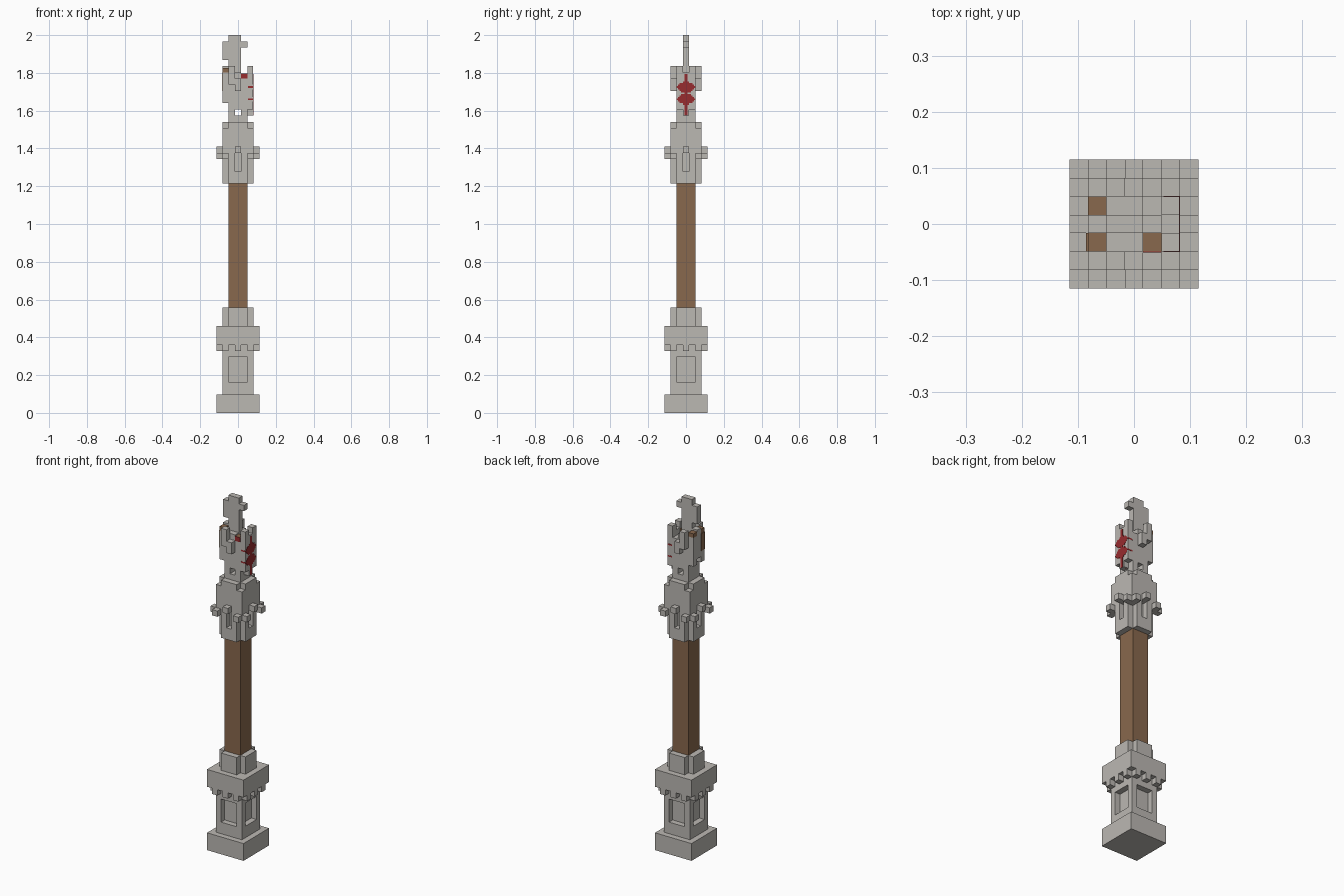
import bpy, bmesh

cube = bpy.data.objects.get("Cube")
if cube:
    bpy.data.objects.remove(cube, do_unlink=True)

U = 2 / 61  # edge length of one building block


def material(name, rgb):
    m = bpy.data.materials.new(name)
    m.use_nodes = True
    col = (*rgb, 1)
    m.diffuse_color = col
    m.node_tree.nodes["Principled BSDF"].inputs["Base Color"].default_value = col
    return m


STONE = material("grey stone", (0.5, 0.48, 0.45))
WOOD = material("brown wood", (0.25, 0.14, 0.075))
RED = material("dark red", (0.31, 0.025, 0.028))


def part(name, mat, boxes):
    """One object from boxes given as x0, x1, y0, y1, z0, z1 in blocks."""
    bm = bmesh.new()
    for x0, x1, y0, y1, z0, z1 in boxes:
        for v in bmesh.ops.create_cube(bm, size=1)["verts"]:
            v.co.x = (x1 if v.co.x > 0 else x0) * U
            v.co.y = (y1 if v.co.y > 0 else y0) * U
            v.co.z = (z1 if v.co.z > 0 else z0) * U
    me = bpy.data.meshes.new(name)
    bm.to_mesh(me)
    bm.free()
    me.materials.append(mat)
    ob = bpy.data.objects.new(name, me)
    bpy.context.collection.objects.link(ob)
    return ob


def block(r, z0, z1):
    return (-r, r, -r, r, z0, z1)


def four(boxes):
    """Repeat boxes on all four sides."""
    out = []
    for x0, x1, y0, y1, z0, z1 in boxes:
        for _ in range(4):
            out.append((x0, x1, y0, y1, z0, z1))
            x0, x1, y0, y1 = -y1, -y0, x0, x1
    return out


def both(boxes):
    """Mirror boxes across the y axis plane."""
    return boxes + [(a, b, -d, -c, e, f) for a, b, c, d, e, f in boxes]


# Pedestal with recessed panels
part("pedestal_base", STONE, [block(3.5, 0, 3)])
part("pedestal_column", STONE,
     [block(1.5, 3, 11), block(2.5, 3, 5), block(2.5, 9, 11)]
     + four([(1.5, 2.5, 1.5, 2.5, 5, 9)]))
part("pedestal_slab", STONE, [block(3.5, 11, 14)])
part("slab_teeth", STONE,
     four([(c - .5, c + .5, -3.5, -2.5, 10, 11) for c in (-2, 0, 2)]))
part("lower_collar", STONE,
     [block(1.5, 14, 17)] + four([(-1.5, 1.5, -2.5, -1.5, 14, 17)]))

# Pole
part("pole", WOOD, [block(1.5, 17, 37)])

# Upper capital with slots and projecting blocks
part("capital", STONE,
     [block(1.5, 37, 47), block(2.5, 42, 46)]
     + four([(-1.5, -.5, -2.5, -1.5, 37, 42),
             (.5, 1.5, -2.5, -1.5, 37, 42),
             (-.5, .5, -2.5, -1.5, 37, 39),
             (1.5, 2.5, 1.5, 2.5, 41, 42),
             (-1.5, 1.5, -2.5, -1.5, 46, 47)]))
part("capital_blocks", STONE,
     four([(-2.5, -1.5, -3.5, -2.5, 41, 42),
           (1.5, 2.5, -3.5, -2.5, 41, 42),
           (-.5, .5, -3.5, -2.5, 42, 43)]))

# Statue: legs, body, back, stepped wings
part("statue_legs", STONE,
     [(-1.5, -.5, -1.5, 1.5, 47, 49), (.5, 1.5, -1.5, 1.5, 47, 49),
      (-.5, .5, -1.5, 1.5, 47, 48)])
part("statue_body", STONE,
     [(-1.5, 1.5, -1.5, 1.5, 49, 54), (-1.5, .5, -1.5, 1.5, 54, 55),
      (-1.5, -.5, -.5, .5, 55, 57), (-.5, .5, -.5, .5, 55, 57)])
part("statue_back", STONE,
     [(-2.5, -1.5, -.5, .5, 51, 56)]
     + both([(-2.5, -1.5, .5, 1.5, 50, 55)]))
part("back_caps", WOOD, both([(-2.5, -1.5, .5, 1.5, 55, 55.7)]))
part("back_strip", WOOD, [(-2.6, -2.5, -1.5, -.5, 52, 55)])
part("wings", STONE,
     both([(-.5, .5, 1.5, 2.5, 52, 54), (-1.5, -.5, 1.5, 2.5, 53, 56)]))

# Chest panel with red emblem
part("chest_panel", STONE,
     [(1.5, 2.46, -1.5, 1.5, 49, 55), (1.5, 2.46, -.5, .5, 48, 49)]
     + both([(1.5, 2.46, .5, 1.5, 55, 56)]))
rows = []
step = 0.25
for i in range(27):
    z = 48 + i * step
    mid = (z + step / 2) * U
    near = min(abs(mid - 1.725), abs(mid - 1.66))
    w = max(0.009, 0.05 - 1.2 * near) / U
    w = round(w * 4) / 4 + 0.02
    rows.append((1.6, 2.5, -w, w, z, z + step))
part("chest_emblem", RED, rows)
part("shoulder", WOOD, [(.5, 1.5, -1.5, -.5, 54, 54.8)])
part("shoulder_mark", RED, [(.5, 1.5, -1.56, -1.5, 54, 54.8)])

# Head with crest and beak
part("head", STONE,
     [(-2.5, .5, -.5, .5, 57, 60), (-1.5, .5, -.5, .5, 60, 61),
      (.5, 1.5, -.5, .5, 59, 60)])
